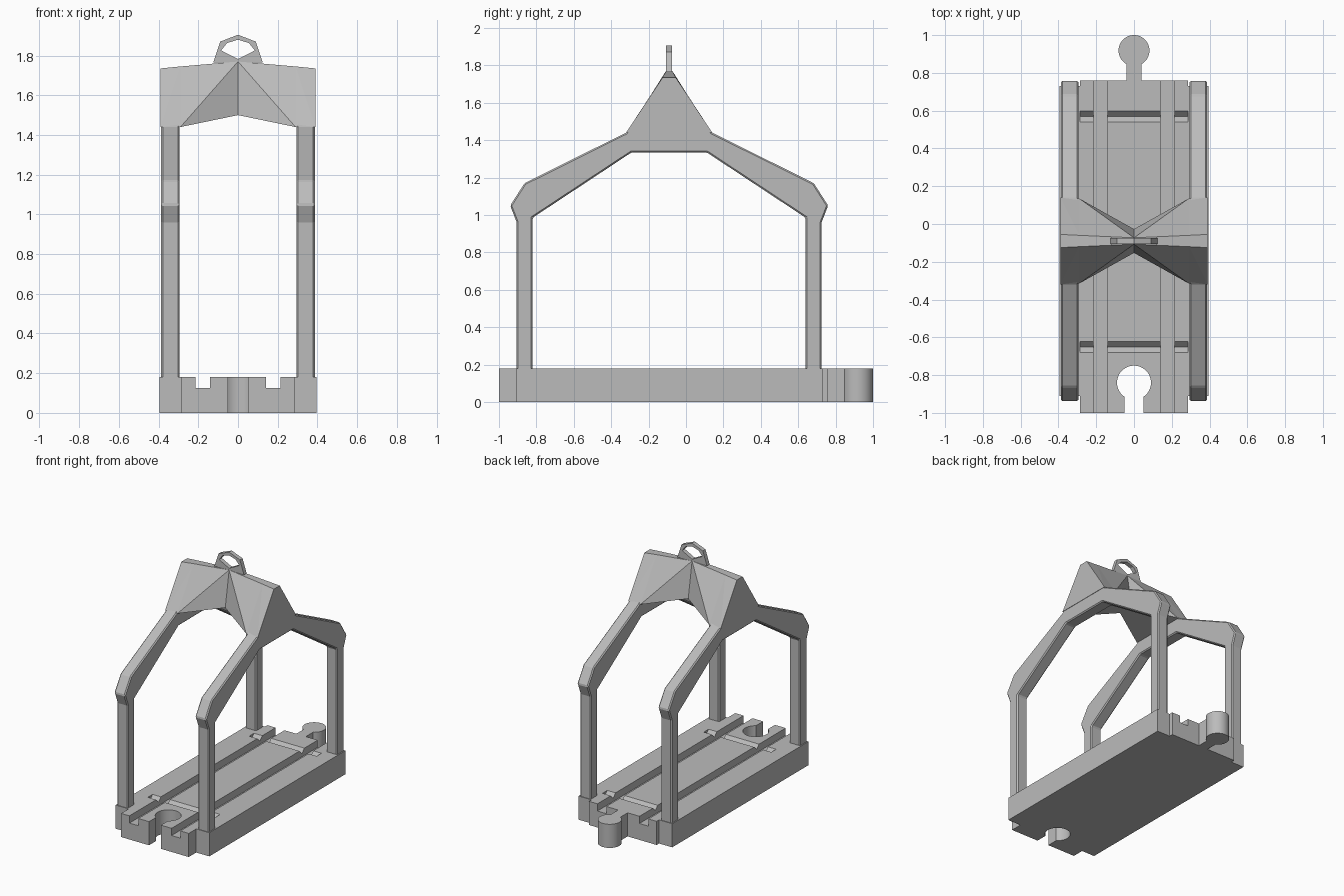
import bpy, bmesh
from mathutils import Vector

cube = bpy.data.objects.get("Cube")
if cube:
    bpy.data.objects.remove(cube)

grey = bpy.data.materials.new("plain_grey")
grey.use_nodes = True
grey.diffuse_color = (0.5, 0.5, 0.5, 1)
grey.node_tree.nodes["Principled BSDF"].inputs["Base Color"].default_value = (0.5, 0.5, 0.5, 1)

BASE_TOP = 0.18
MID_Y = -0.09       # centre line of the frame


def finish(name, bm):
    bmesh.ops.recalc_face_normals(bm, faces=bm.faces)
    mesh = bpy.data.meshes.new(name)
    bm.to_mesh(mesh)
    bm.free()
    mesh.materials.append(grey)
    obj = bpy.data.objects.new(name, mesh)
    bpy.context.collection.objects.link(obj)
    return obj


def prism(name, points, offset):
    """Extrude a closed 3D outline along an offset."""
    bm = bmesh.new()
    face = bm.faces.new([bm.verts.new(p) for p in points])
    out = bmesh.ops.extrude_face_region(bm, geom=[face])
    verts = [v for v in out["geom"] if isinstance(v, bmesh.types.BMVert)]
    bmesh.ops.translate(bm, verts=verts, vec=Vector(offset))
    return finish(name, bm)


def box(name, x0, x1, y0, y1, z0, z1):
    return prism(name, [(x0, y0, z0), (x1, y0, z0), (x1, y1, z0), (x0, y1, z0)], (0, 0, z1 - z0))


def cylinder(name, radius, y, z0, z1):
    bm = bmesh.new()
    bmesh.ops.create_cone(bm, cap_ends=True, segments=48, radius1=radius, radius2=radius, depth=z1 - z0)
    bmesh.ops.translate(bm, verts=bm.verts, vec=(0, y, (z0 + z1) / 2))
    return finish(name, bm)


def select(obj):
    bpy.ops.object.select_all(action="DESELECT")
    obj.select_set(True)
    bpy.context.view_layer.objects.active = obj


def cut(obj, cutter):
    mod = obj.modifiers.new("cut", "BOOLEAN")
    mod.operation = "DIFFERENCE"
    mod.solver = "EXACT"
    mod.object = cutter
    select(obj)
    bpy.ops.object.modifier_apply(modifier=mod.name)
    bpy.data.objects.remove(cutter)


# Track base: wide footings around a longer centre strip
half = [(0.285, -1.0), (0.285, -0.91), (0.395, -0.91), (0.395, 0.73), (0.285, 0.73), (0.285, 0.76)]
outline = half + [(-x, y) for x, y in reversed(half)]
base = prism("track_base", [(x, y, 0) for x, y in outline], (0, 0, BASE_TOP))

# Wheel grooves along the track
for s in (-1, 1):
    x0, x1 = sorted((s * 0.14, s * 0.215))
    cut(base, box("groove_cutter", x0, x1, -1.1, 0.9, 0.125, 0.3))

# Shallow notches across the track
for y in (-0.65, 0.57):
    notch = [(-0.285, y - 0.03, 0.181), (-0.285, y, 0.15), (-0.285, y + 0.03, 0.181)]
    cut(base, prism("notch_cutter", notch, (0.57, 0, 0)))

# Connector socket at the front and peg at the back
cut(base, cylinder("socket_cutter", 0.09, -0.84, -0.1, 0.3))
cut(base, box("slot_cutter", -0.05, 0.05, -1.1, -0.88, -0.1, 0.3))
peg = cylinder("connector_peg", 0.082, 0.918, 0, BASE_TOP)
box("connector_neck", -0.04, 0.04, 0.75, 0.88, 0, BASE_TOP)

# Side frames: legs, knees and sloping arms in one profile
outer = [(0.815, 0.17), (0.815, 0.96), (0.85, 1.05), (0.773, 1.17), (0.23, 1.44), (0.2, 1.47)]
inner = [(0.2, 1.335), (0.73, 0.985), (0.73, 0.17)]
right_half = inner + outer
profile = right_half + [(-y, z) for y, z in reversed(right_half)]
for side, x in (("left", 0.295), ("right", -0.387)):
    frame = prism(side + "_frame", [(x, MID_Y + y, z) for y, z in profile], (0.092, 0, 0))
    bevel = frame.modifiers.new("edge_chamfer", "BEVEL")
    bevel.width = 0.008
    bevel.segments = 1
    bevel.limit_method = "ANGLE"

# Peaked roof: sections (x, ridge half width, ridge z, eave half width, eave z)
side = [(0.39, 0.035, 1.735, 0.23, 1.44), (0.29, 0.03, 1.745, 0.225, 1.44)]
sections = [(-s[0], *s[1:]) for s in side] + [(0, 0.017, 1.77, 0.063, 1.5)] + side[::-1]
bm = bmesh.new()
rings = []
for x, rw, rz, ew, ez in sections:
    loop = [(-ew, ez), (-rw, rz), (rw, rz), (ew, ez)]
    rings.append([bm.verts.new((x, MID_Y + y, z)) for y, z in loop])
for i, (a, b) in enumerate(zip(rings, rings[1:])):
    far, near = (a, b) if i < 2 else (b, a)     # near is closer to the middle
    for eave, ridge in ((0, 1), (3, 2)):
        bm.faces.new((far[eave], far[ridge], near[ridge]))
        bm.faces.new((far[eave], near[ridge], near[eave]))
    for j, k in ((1, 2), (3, 0)):
        bm.faces.new((a[j], a[k], b[k], b[j]))
for ring in (rings[0], rings[-1]):
    bm.faces.new(ring)
finish("peaked_roof", bm)

# Hanging loop on the ridge
outer_half = [(0, 1.905), (0.09, 1.87), (0.125, 1.765)]
loop_points = outer_half + [(-x, z) for x, z in reversed(outer_half[1:])]
loop = prism("top_loop", [(x, MID_Y - 0.016, z) for x, z in loop_points], (0, 0.032, 0))
hole_half = [(0, 1.88), (0.055, 1.863), (0.085, 1.826)]
hole = hole_half + [(0, 1.782)] + [(-x, z) for x, z in reversed(hole_half[1:])]
cut(loop, prism("hole_cutter", [(x, MID_Y - 0.1, z) for x, z in hole], (0, 0.2, 0)))

# Round parts smooth, edges crisp
for obj in (base, peg):
    select(obj)
    bpy.ops.object.shade_smooth_by_angle()
